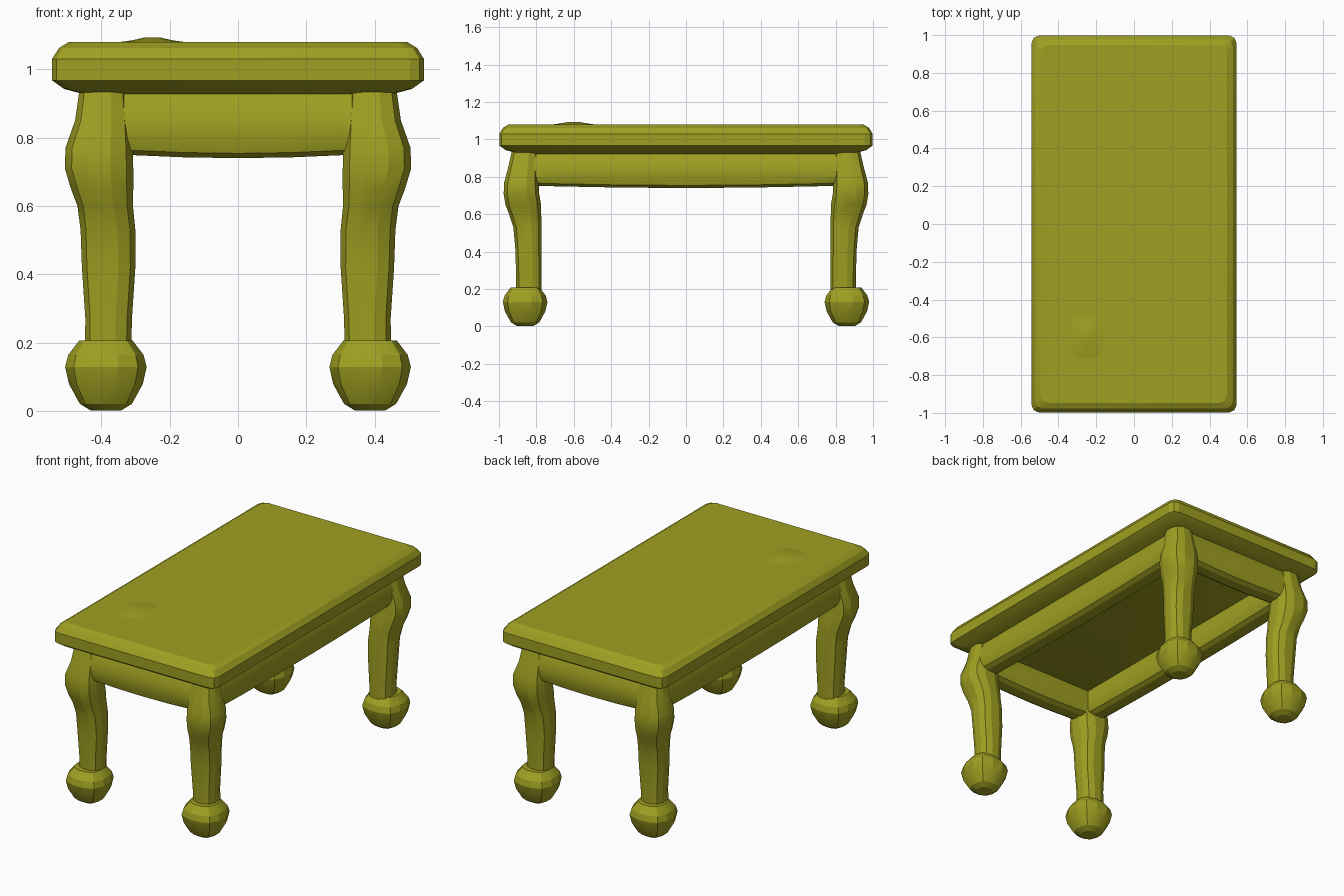
import bpy, bmesh, math

cube = bpy.data.objects.get("Cube")
if cube:
    bpy.data.objects.remove(cube)

olive = bpy.data.materials.new("olive")
olive.use_nodes = True
COLOUR = (0.35, 0.35, 0.016, 1)
olive.diffuse_color = COLOUR
olive.node_tree.nodes["Principled BSDF"].inputs["Base Color"].default_value = COLOUR


def loft(name, rings):
    """Skin a closed surface over rings of points and cap both ends."""
    bm = bmesh.new()
    loops = [[bm.verts.new(p) for p in ring] for ring in rings]
    n = len(loops[0])
    for a, b in zip(loops, loops[1:]):
        for i in range(n):
            j = (i + 1) % n
            bm.faces.new((a[i], a[j], b[j], b[i]))
    bm.faces.new(loops[0][::-1])
    bm.faces.new(loops[-1])
    bmesh.ops.recalc_face_normals(bm, faces=bm.faces[:])
    mesh = bpy.data.meshes.new(name)
    bm.to_mesh(mesh)
    bm.free()
    mesh.materials.append(olive)
    obj = bpy.data.objects.new(name, mesh)
    bpy.context.scene.collection.objects.link(obj)
    bpy.ops.object.select_all(action="DESELECT")
    obj.select_set(True)
    bpy.context.view_layer.objects.active = obj
    bpy.ops.object.shade_smooth_by_angle(angle=math.radians(22))


def rounded_rect(cx, cy, z, hx, hy, c):
    """Rectangle of half sizes hx, hy with rounded corners of size c."""
    pts = []
    for sx, sy in ((1, 1), (-1, 1), (-1, -1), (1, -1)):
        corner = [(hx, hy - c), (hx - 0.3 * c, hy - 0.3 * c), (hx - c, hy)]
        if sx != sy:
            corner.reverse()
        pts += [(cx + sx * x, cy + sy * y, z) for x, y in corner]
    return pts


# Thick table top with bevelled rim and a sloping underside: inset, height
RIM = [(0.13, 0.908), (0.08, 0.93), (0.035, 0.942), (0, 0.967),
       (0, 1.03), (0.02, 1.062), (0.05, 1.08)]
loft("table_top", [rounded_rect(0, 0, z, 0.543 - d, 0.998 - d, 0.04) for d, z in RIM])

# Slight swelling in the top
loft("top_bump", [rounded_rect(-0.25, -0.6, z, rx, ry, rx * 0.7)
                  for z, rx, ry in ((1.076, 0.12, 0.14), (1.084, 0.06, 0.08),
                                    (1.093, 0.02, 0.03))])

# Leg: height, centre x, centre y, half width, half depth
LEG = [(0.15, 0.38, 0.84, 0.068, 0.068), (0.27, 0.378, 0.84, 0.068, 0.068),
       (0.42, 0.378, 0.843, 0.078, 0.070), (0.53, 0.38, 0.848, 0.080, 0.075),
       (0.60, 0.388, 0.86, 0.081, 0.086), (0.65, 0.397, 0.87, 0.091, 0.095),
       (0.71, 0.406, 0.88, 0.100, 0.095), (0.77, 0.406, 0.88, 0.098, 0.092),
       (0.85, 0.395, 0.87, 0.081, 0.081), (0.94, 0.393, 0.86, 0.070, 0.070)]
# Bulbous foot: height, half width
FOOT = [(0.003, 0.045), (0.022, 0.076), (0.08, 0.108), (0.13, 0.119),
        (0.165, 0.11), (0.207, 0.078)]
for side, sx in (("left", 1), ("right", -1)):
    for end, sy in (("front", -1), ("back", 1)):
        loft(f"{end}_{side}_leg",
             [rounded_rect(sx * x, sy * y, z, rx, ry, 0.7 * min(rx, ry))
              for z, x, y, rx, ry in LEG])
        loft(f"{end}_{side}_foot",
             [rounded_rect(sx * 0.386, sy * 0.86, z, r, r, 0.7 * r) for z, r in FOOT])

# Rail cross-section, one half: across, height
HALF = [(0.03, 0.754), (0.055, 0.768), (0.069, 0.80), (0.069, 0.85),
        (0.06, 0.89), (0.045, 0.93)]
SECTION = HALF + [(-w, z) for w, z in reversed(HALF)]


def rail(name, half, offset, along_x):
    """Rounded beam sagging slightly at mid-span."""
    rings = []
    for t in (-1, -0.8, -0.4, 0, 0.4, 0.8, 1):
        sag = 0.014 * (1 - t * t)
        ring = [(t * half, offset + w, z - (sag if z < 0.8 else 0)) for w, z in SECTION]
        rings.append(ring if along_x else [(y, x, z) for x, y, z in ring])
    loft(name, rings)


for s, end, side in ((-1, "front", "right"), (1, "back", "left")):
    rail(f"{end}_rail", 0.39, s * 0.865, True)
    rail(f"{side}_rail", 0.865, s * 0.395, False)
